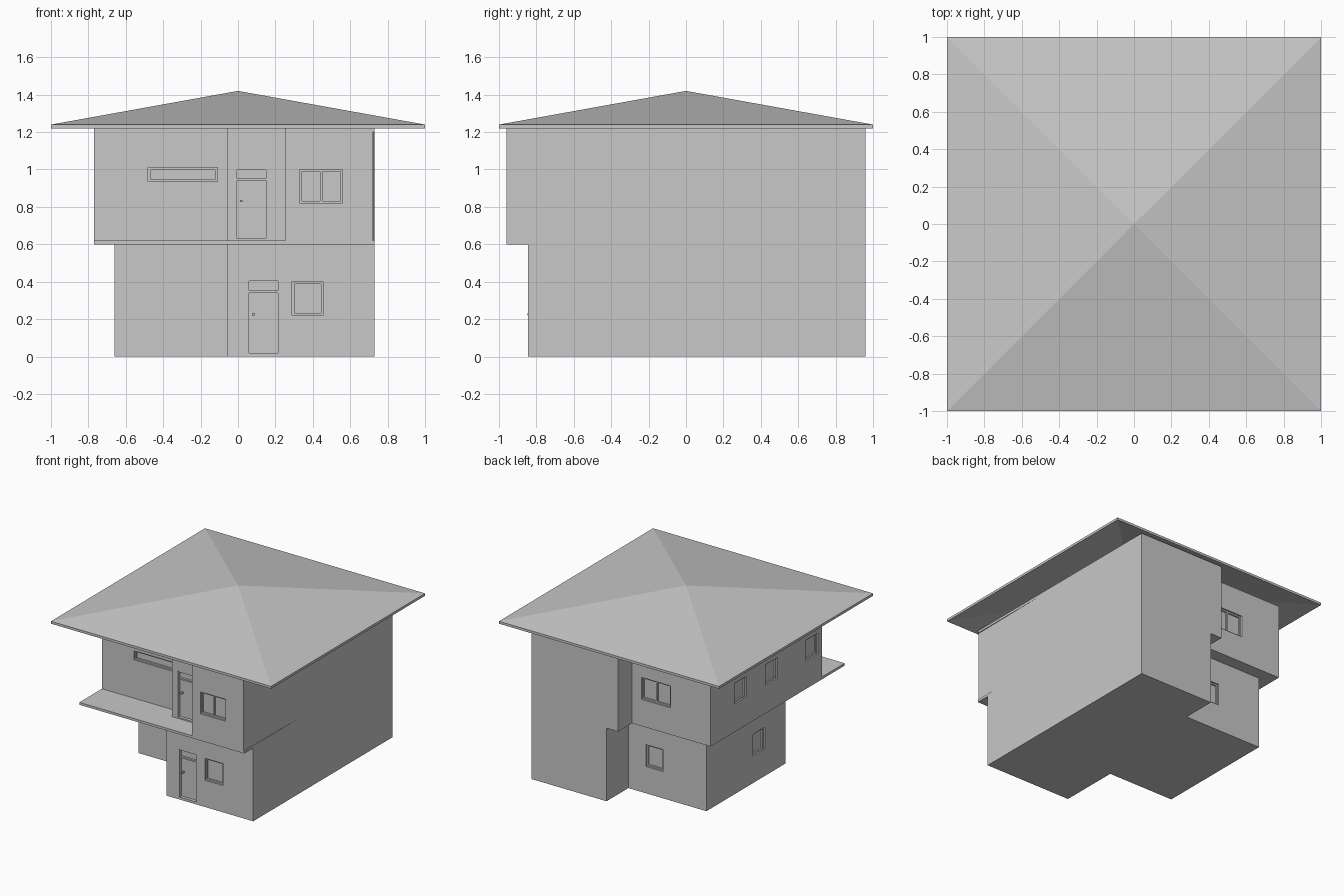
import bpy, bmesh
from mathutils import Vector

if "Cube" in bpy.data.objects:
    bpy.data.objects.remove(bpy.data.objects["Cube"], do_unlink=True)

grey = bpy.data.materials.new("plain grey")
grey.use_nodes = True
TONE = (0.58, 0.58, 0.58, 1)
grey.diffuse_color = TONE
grey.node_tree.nodes["Principled BSDF"].inputs["Base Color"].default_value = TONE


def finish(name, bm):
    """Turn a bmesh into a flat-shaded grey object."""
    bmesh.ops.recalc_face_normals(bm, faces=bm.faces)
    mesh = bpy.data.meshes.new(name)
    bm.to_mesh(mesh)
    bm.free()
    mesh.materials.append(grey)
    obj = bpy.data.objects.new(name, mesh)
    bpy.context.collection.objects.link(obj)
    return obj


def add_box(bm, a, b):
    size = Vector([abs(q - p) for p, q in zip(a, b)])
    centre = (Vector(a) + Vector(b)) / 2
    verts = bmesh.ops.create_cube(bm, size=1)["verts"]
    bmesh.ops.scale(bm, vec=size, verts=verts)
    bmesh.ops.translate(bm, vec=centre, verts=verts)


def storey(name, outline, z0, z1):
    """Extrude a floor outline into a solid."""
    bm = bmesh.new()
    base = bm.faces.new([bm.verts.new((x, y, z0)) for x, y in outline])
    top = bmesh.ops.extrude_face_region(bm, geom=[base])["geom"]
    bmesh.ops.translate(bm, vec=(0, 0, z1 - z0),
                        verts=[v for v in top if isinstance(v, bmesh.types.BMVert)])
    return finish(name, bm)


# Each wall is (axis it faces, sign of the outward direction, position)
def on_wall(wall, a, depth, z):
    axis, sign, pos = wall
    p = pos - sign * depth
    return (a, p, z) if axis == "y" else (p, a, z)


def wall_box(bm, wall, a0, a1, z0, z1, d0, d1):
    add_box(bm, on_wall(wall, a0, d0, z0), on_wall(wall, a1, d1, z1))


RECESS, BAR = 0.025, 0.012


def frame(name, wall, a0, a1, z0, z1, panes=1):
    """Frame bars and mullions inside a window recess."""
    bm = bmesh.new()
    d0, d1 = RECESS - 0.012, RECESS + 0.002
    for z in (z0, z1 - BAR):
        wall_box(bm, wall, a0, a1, z, z + BAR, d0, d1)
    for i in range(panes + 1):
        a = a0 + (a1 - a0 - BAR) * i / panes
        wall_box(bm, wall, a, a + BAR, z0 + BAR, z1 - BAR, d0, d1)
    finish(name, bm)


def door(name, wall, a0, a1, z0, z1, transom):
    """Transom bars and a small handle inside a door recess."""
    bm = bmesh.new()
    for z in (transom, z1 - BAR):
        wall_box(bm, wall, a0, a1, z, z + BAR, 0.008, RECESS + 0.002)
    handle = (z0 + transom) / 2 + 0.04
    wall_box(bm, wall, a0 + 0.015, a0 + 0.03, handle, handle + 0.012, -0.002, RECESS + 0.002)
    finish(name, bm)


def cut(obj, openings):
    """Recess all the openings into a storey."""
    bm = bmesh.new()
    for wall, a0, a1, z0, z1 in openings:
        wall_box(bm, wall, a0, a1, z0, z1, -0.05, RECESS)
    cutter = finish("cutter", bm)
    cutter.hide_render = True
    mod = obj.modifiers.new("openings", "BOOLEAN")
    mod.operation, mod.solver, mod.object = "DIFFERENCE", "EXACT", cutter
    bpy.context.view_layer.objects.active = obj
    bpy.ops.object.modifier_apply(modifier=mod.name)
    bpy.data.objects.remove(cutter, do_unlink=True)


# Floor outlines
back_edge = [(0.73, 0.96), (-0.055, 0.96), (-0.055, 0.78), (-0.77, 0.78)]
front_edge = [(-0.77, -0.667), (-0.06, -0.667), (-0.06, -0.77), (0.255, -0.77), (0.255, -0.96)]
ground = storey("ground_floor", [
    (-0.06, -0.845), (0.73, -0.845), (0.73, 0.96), (0.05, 0.96),
    (0.05, 0.677), (-0.66, 0.677), (-0.66, -0.35), (-0.06, -0.35)], 0, 0.6)
storey("balcony_and_floor_slab", [(-0.77, -0.96), (0.73, -0.96)] + back_edge, 0.6, 0.62)
upper = storey("upper_floor", front_edge + [(0.722, -0.96), (0.73, -0.25)] + back_edge, 0.62, 1.2)
storey("ceiling_slab", front_edge + [(0.73, -0.96)] + back_edge, 1.2, 1.22)

# Windows and doors
ground_front, ground_back, ground_side = ("y", -1, -0.845), ("y", 1, 0.677), ("x", -1, -0.66)
upper_front, upper_mid, upper_left = ("y", -1, -0.96), ("y", -1, -0.77), ("y", -1, -0.667)
upper_back, upper_side = ("y", 1, 0.78), ("x", -1, -0.77)

ground_windows = [
    ("ground_front_window", ground_front, 0.29, 0.455, 0.22, 0.40, 1),
    ("ground_back_window", ground_back, -0.265, -0.11, 0.22, 0.40, 1),
    ("ground_side_window", ground_side, -0.08, 0.075, 0.22, 0.40, 1)]
upper_windows = [
    ("upper_front_window", upper_front, 0.33, 0.56, 0.82, 1.0, 2),
    ("strip_window", upper_left, -0.48, -0.11, 0.935, 1.01, 1),
    ("upper_back_window", upper_back, -0.405, -0.14, 0.82, 1.0, 2)]
for i, y in enumerate((0.39, -0.012, -0.535)):
    upper_windows.append((f"upper_side_window_{i + 1}", upper_side, y - 0.078, y + 0.078, 0.83, 1.0, 1))
ground_door = (ground_front, 0.06, 0.215, 0.02, 0.415)
upper_door = (upper_mid, -0.005, 0.15, 0.63, 1.01)

cut(ground, [w[1:6] for w in ground_windows] + [ground_door])
cut(upper, [w[1:6] for w in upper_windows] + [upper_door])
for w in ground_windows + upper_windows:
    frame(*w)
door("ground_door", *ground_door, 0.34)
door("balcony_door", *upper_door, 0.94)

# Hipped roof: thin shell with a sloped underside
bm = bmesh.new()
corners = [(-1, -1), (1, -1), (1, 1), (-1, 1)]
rings = []
for z in (1.22, 1.24):
    ring = [bm.verts.new((x, y, z)) for x, y in corners]
    apex = bm.verts.new((0, 0, z + 0.18))
    for i in range(4):
        bm.faces.new((ring[i], ring[(i + 1) % 4], apex))
    rings.append(ring)
for i in range(4):
    j = (i + 1) % 4
    bm.faces.new((rings[0][i], rings[0][j], rings[1][j], rings[1][i]))
finish("roof", bm)
